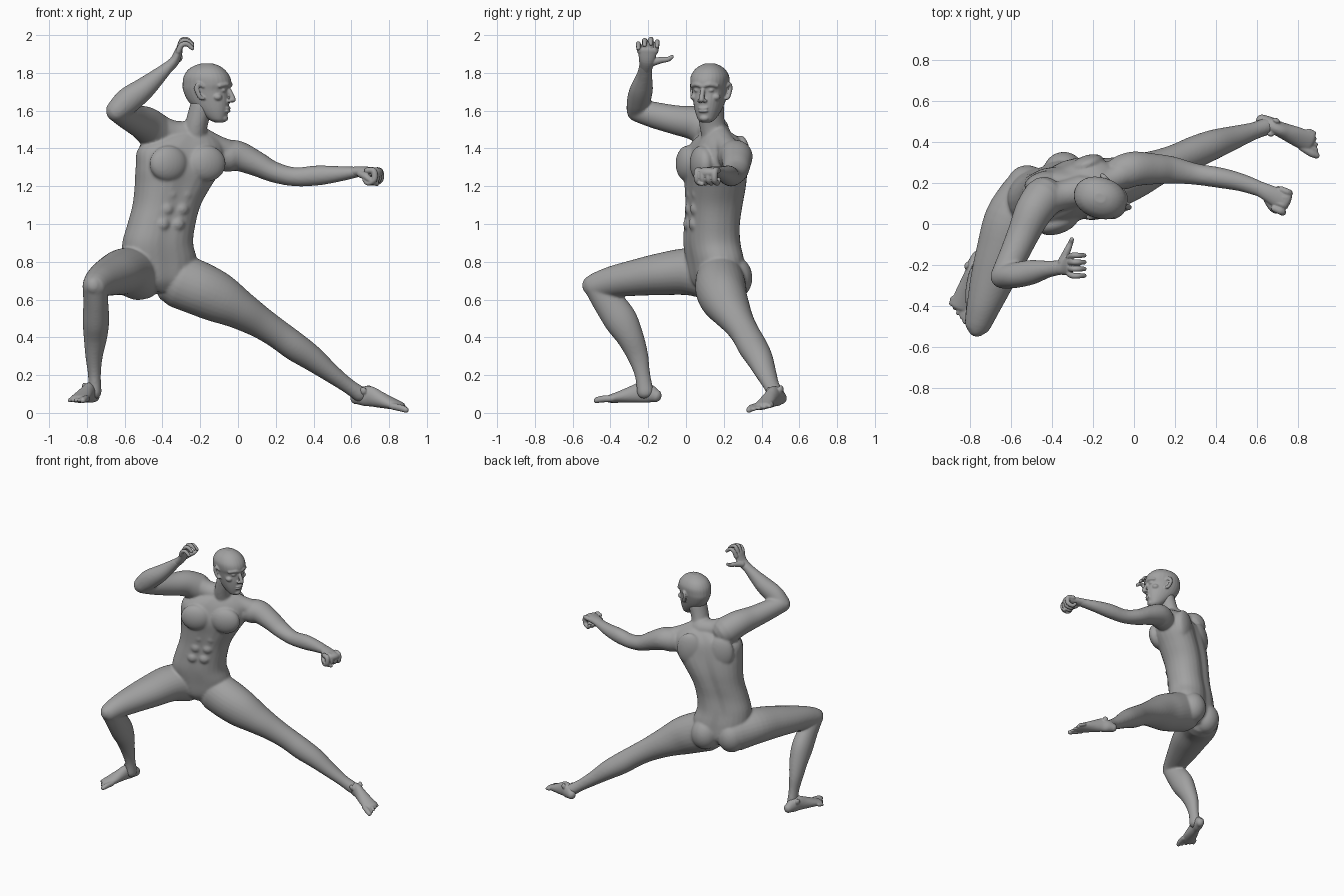
import bpy, bmesh, math
from mathutils import Vector, Matrix

if "Cube" in bpy.data.objects:
    bpy.data.objects.remove(bpy.data.objects["Cube"])

skin = bpy.data.materials.new("clay grey")
skin.use_nodes = True
GREY = (0.36, 0.36, 0.36, 1)
skin.diffuse_color = GREY
skin.node_tree.nodes["Principled BSDF"].inputs["Base Color"].default_value = GREY
N = 28


def resample(pts, steps=5):
    """Catmull-Rom through tuples of any length."""
    out = []
    for i in range(len(pts) - 1):
        a, b, c, d = (pts[max(i - 1, 0)], pts[i], pts[i + 1], pts[min(i + 2, len(pts) - 1)])
        for k in range(steps):
            t = k / steps
            out.append([0.5 * (2 * q + (r - p) * t + (2 * p - 5 * q + 4 * r - s) * t * t
                               + (3 * q - p - 3 * r + s) * t ** 3) for p, q, r, s in zip(a, b, c, d)])
    return out + [list(pts[-1])]


def loft(bm, rings):
    """Skin a list of rings and close both ends."""
    vs = [[bm.verts.new(p) for p in ring] for ring in rings]
    for a, b in zip(vs, vs[1:]):
        for i in range(N):
            j = (i + 1) % N
            bm.faces.new((a[i], a[j], b[j], b[i]))
    bm.faces.new(vs[0][::-1])
    bm.faces.new(vs[-1])


def limb(bm, pts, ref=(0, 0, 1)):
    """Round-ended tube; points are x, y, z, half size towards ref, half size sideways."""
    pts = [tuple(p) if len(p) == 5 else tuple(p) + (p[3],) for p in pts]
    path = resample(pts)
    rings = []
    for i, p in enumerate(path):
        lo, hi = path[max(i - 1, 0)], path[min(i + 1, len(path) - 1)]
        t = (Vector(hi[:3]) - Vector(lo[:3])).normalized()
        side = t.cross(Vector(ref)).normalized()
        up = side.cross(t)
        c = Vector(p[:3])

        def ring(shift, scale):
            return [c + t * shift + (side * p[4] * math.cos(a) + up * p[3] * math.sin(a)) * scale
                    for a in (2 * math.pi * k / N for k in range(N))]
        r = min(p[3], p[4])
        caps = [(math.sin(q) * r, math.cos(q)) for q in (0.5, 0.95, 1.35)]
        if i == 0:
            rings += [ring(-s, k) for s, k in reversed(caps)]
        rings.append(ring(0, 1))
        if i == len(path) - 1:
            rings += [ring(s, k) for s, k in caps]
    loft(bm, rings)


def stack(bm, sections, angle=0.0, power=2.0, back=0.0, front=0.0):
    """Horizontal sections z, x, y, half width, half depth, with back and front grooves."""
    rot = Matrix.Rotation(angle, 3, 'Z')
    rings = []
    for z, x, y, a, b in resample(sections):
        ring = []
        for k in range(N * 1):
            th = 2 * math.pi * k / N
            c, s = math.cos(th), math.sin(th)
            g = (1 - back * math.exp(-((th - math.pi / 2) / 0.2) ** 2)
                 - front * math.exp(-((th - math.pi * 1.5) / 0.2) ** 2))
            v = Vector((math.copysign(abs(c) ** (2 / power), c) * a,
                        math.copysign(abs(s) ** (2 / power), s) * b * g, 0))
            ring.append(rot @ v + Vector((x, y, z)))
        rings.append(ring)
    loft(bm, rings)


def ball(bm, centre, radii, angle=0.0):
    m = (Matrix.Translation(centre) @ Matrix.Rotation(angle, 4, 'Z')
         @ Matrix.Diagonal((*radii, 1)))
    bmesh.ops.create_uvsphere(bm, u_segments=24, v_segments=16, radius=1, matrix=m)


def finish(bm, name, voxel, smooth, matrix=Matrix()):
    """Fuse the overlapping volumes into one smooth skin."""
    bmesh.ops.recalc_face_normals(bm, faces=bm.faces)
    me = bpy.data.meshes.new(name)
    bm.to_mesh(me)
    bm.free()
    me.materials.append(skin)
    me.shade_smooth()
    ob = bpy.data.objects.new(name, me)
    bpy.context.collection.objects.link(ob)
    ob.matrix_world = matrix
    r = ob.modifiers.new("fuse", 'REMESH')
    r.mode, r.voxel_size, r.use_smooth_shade = 'VOXEL', voxel, True
    s = ob.modifiers.new("soften", 'SMOOTH')
    s.factor, s.iterations = 0.5, smooth
    return ob


# Torso, turned a little towards the stretched leg
TURN = math.radians(20)
bm = bmesh.new()
stack(bm, [(0.64, -.40, .16, .07, .08), (0.70, -.41, .165, .16, .13), (0.80, -.415, .155, .2, .14),
           (0.90, -.425, .137, .19, .14), (1.0, -.405, .138, .182, .137), (1.1, -.378, .148, .182, .142),
           (1.2, -.345, .155, .205, .15), (1.3, -.312, .155, .235, .152), (1.4, -.30, .16, .235, .13),
           (1.46, -.27, .165, .16, .095), (1.49, -.25, .165, .08, .06)], TURN, 2.3, 0.13, 0.05)


def on_torso(centre, left, back, z):
    return (centre[0] + left * math.cos(TURN) - back * math.sin(TURN),
            centre[1] + left * math.sin(TURN) + back * math.cos(TURN), z)


CHEST, HIPS, BELLY = (-.305, .15), (-.41, .16), (-.385, .145)
for s in (-1, 1):
    ball(bm, on_torso(CHEST, s * .108, -.112, 1.32), (.105, .055, .095), TURN)   # chest muscles
    ball(bm, on_torso(CHEST, s * .115, .105, 1.35), (.09, .045, .12), TURN)      # shoulder blades
    ball(bm, on_torso(HIPS, s * .095, .065, .715), (.1, .098, .115), TURN)       # buttocks
    for z in (1.0, 1.08, 1.16):                                                  # stomach muscles
        ball(bm, on_torso(BELLY, s * .042 + (z - 1.05) * .3, -.122, z), (.036, .025, .034), TURN)

# Neck and shoulder slopes
limb(bm, [(-.24, .175, 1.40, .075), (-.222, .14, 1.52, .068, .06), (-.19, .13, 1.63, .07, .062)], (0, 1, 0))
limb(bm, [(-.22, .17, 1.47, .06), (-.12, .21, 1.415, .058), (-.03, .255, 1.37, .07)])
limb(bm, [(-.25, .165, 1.47, .075), (-.35, .14, 1.48, .07), (-.46, .11, 1.52, .08)])

# Left arm, stretched out
limb(bm, [(-.06, .25, 1.36, .085), (.0, .268, 1.36, .08, .085), (.1, .268, 1.318, .066, .075),
          (.19, .262, 1.275, .055, .066), (.3, .243, 1.25, .05, .052), (.42, .225, 1.257, .053, .05),
          (.53, .2, 1.265, .042, .043), (.64, .16, 1.276, .027, .036)])
# Right arm, bent and raised
limb(bm, [(-.44, .13, 1.49, .1), (-.49, .06, 1.53, .092), (-.54, -.05, 1.55, .078), (-.59, -.16, 1.575, .07),
          (-.635, -.25, 1.60, .062)])
limb(bm, [(-.64, -.255, 1.60, .06), (-.58, -.25, 1.655, .07, .062), (-.5, -.235, 1.715, .06),
          (-.42, -.22, 1.785, .042), (-.36, -.212, 1.84, .028, .036)])

# Left leg, stretched to the side
limb(bm, [(-.31, .18, .70, .145, .13), (-.2, .185, .655, .142, .135), (-.1, .2, .607, .132, .125),
          (.01, .235, .545, .104, .108), (.12, .278, .478, .084, .085), (.21, .315, .418, .077, .076),
          (.3, .352, .352, .076, .078), (.39, .388, .29, .067, .072), (.49, .422, .212, .05, .057),
          (.58, .452, .145, .04, .043), (.645, .475, .1, .042, .042)])
ball(bm, (.205, .30, .455), (.045, .045, .045))
# Right leg, thigh forward and shin down
limb(bm, [(-.52, .14, .73, .135, .13), (-.59, .02, .748, .126, .138), (-.64, -.13, .735, .112, .128),
          (-.69, -.27, .715, .096, .108), (-.73, -.39, .695, .082, .085), (-.757, -.475, .672, .07, .068)])
limb(bm, [(-.757, -.468, .665, .07, .066), (-.753, -.41, .585, .082, .066), (-.752, -.345, .49, .088, .07),
          (-.755, -.295, .4, .072, .062), (-.762, -.255, .3, .056, .046), (-.76, -.23, .2, .041, .034),
          (-.758, -.215, .11, .045, .036)], (0, 1, 0))
ball(bm, (-.765, -.505, .675), (.045, .045, .05))
finish(bm, "body", .008, 7)

# Head: skull, then features; the face points to local -y
bm = bmesh.new()
stack(bm, [(1.538, 0, -.07, .025, .025), (1.555, 0, -.058, .046, .047), (1.60, 0, -.034, .067, .083),
           (1.65, 0, -.011, .081, .111), (1.705, 0, .004, .092, .123), (1.74, 0, -.001, .098, .131),
           (1.78, 0, 0, .098, .124), (1.815, 0, .002, .08, .1), (1.838, 0, .001, .052, .066),
           (1.851, 0, 0, .022, .026)], power=2.15)
limb(bm, [(0, -.118, 1.72, .011), (0, -.136, 1.685, .013), (0, -.146, 1.658, .015)], (0, 1, 0))  # nose
for z in (1.613, 1.598):
    ball(bm, (0, -.117, z), (.028, .013, .008))                                   # lips
ball(bm, (0, -.098, 1.56), (.026, .019, .018))                                    # chin
for s in (-1, 1):
    limb(bm, [(s * .068, -.093, 1.732, .012), (s * .035, -.12, 1.739, .012), (s * .006, -.125, 1.73, .01)])
    ball(bm, (s * .036, -.101, 1.708), (.02, .017, .012))                         # eyes
    ball(bm, (s * .058, -.078, 1.672), (.024, .025, .02))                         # cheekbones
    ball(bm, (s * .014, -.132, 1.652), (.012, .013, .01))                         # nostrils
    limb(bm, [(s * .092, -.012, 1.665, .008), (s * .1, .004, 1.67, .012, .009), (s * .108, .022, 1.715, .014, .009),
              (s * .105, .012, 1.742, .01), (s * .096, -.01, 1.728, .008)], (0, 1, 0))  # ears
finish(bm, "head", .005, 3, Matrix.Translation((-.165, .127, 0)) @ Matrix.Rotation(math.radians(72), 4, 'Z'))

# Right hand, open with curled fingers
bm = bmesh.new()
limb(bm, [(-.375, -.213, 1.825, .03, .034), (-.335, -.207, 1.865, .026, .042), (-.312, -.203, 1.92, .02, .052)],
     (1, 0, 0))
for i, top in enumerate((1.965, 1.982, 1.988, 1.975)):
    y, out = -.243 + i * .027, (i - 1.5) * .006
    limb(bm, [(-.315, y, 1.915, .016), (-.298, y + out, top - .018, .014), (-.27, y + out, top - .012, .013),
              (-.242, y + out, top - .035, .011)], (0, 1, 0))
limb(bm, [(-.35, -.185, 1.855, .022), (-.325, -.13, 1.868, .017), (-.31, -.095, 1.872, .013),
          (-.303, -.075, 1.885, .011)])
finish(bm, "right_hand", .004, 2)

# Left hand, closed fist
bm = bmesh.new()
limb(bm, [(.61, .173, 1.275, .028, .036), (.66, .148, 1.278, .027, .042), (.735, .11, 1.272, .027, .055)])
for i in range(4):
    x, y = .752 - i * .011, .153 - i * .031
    limb(bm, [(x - .035, y + .015, 1.283, .016), (x, y, 1.28, .017), (x + .002, y - .002, 1.235, .016),
              (x - .03, y + .012, 1.217, .014), (x - .05, y + .02, 1.235, .012)], (0, 1, 0))
limb(bm, [(.65, .12, 1.265, .02), (.678, .075, 1.25, .018), (.71, .065, 1.225, .014), (.735, .085, 1.212, .012)])
finish(bm, "left_hand", .004, 2)


def foot(name, matrix, inner):
    """Foot pointing along local +x; inner is the side of the big toe."""
    bm = bmesh.new()
    limb(bm, [(.028, 0, .038, .034, .03), (.065, 0, .05, .05, .037), (.11, 0, .056, .054, .036),
              (.16, 0, .046, .045, .041), (.22, 0, .034, .033, .048), (.285, 0, .022, .021, .05)])
    for i in range(5):
        v = inner * (.042 - .0215 * i)
        r = .018 if i == 0 else .0125
        end = .345 - .013 * i - (.006 if i > 2 else 0)
        limb(bm, [(.26, v * .9, .024, r), (end - .03, v * 1.08, .021, r), (end, v * 1.1, .014, r * .85)])
    for s in (-1, 1):
        ball(bm, (.085, s * .036, .088), (.02, .012, .02))                        # ankle bones
    finish(bm, name, .005, 3, matrix)


foot("right_foot", Matrix.Translation((-.752, -.133, .052)) @ Matrix.Rotation(math.radians(-109), 4, 'Z'), 1)
foot("left_foot", Matrix.Translation((.598, .522, .044)) @ Matrix.Rotation(math.radians(-25), 4, 'Z')
     @ Matrix.Rotation(math.radians(6), 4, 'Y') @ Matrix.Rotation(math.radians(8), 4, 'X'), -1)
